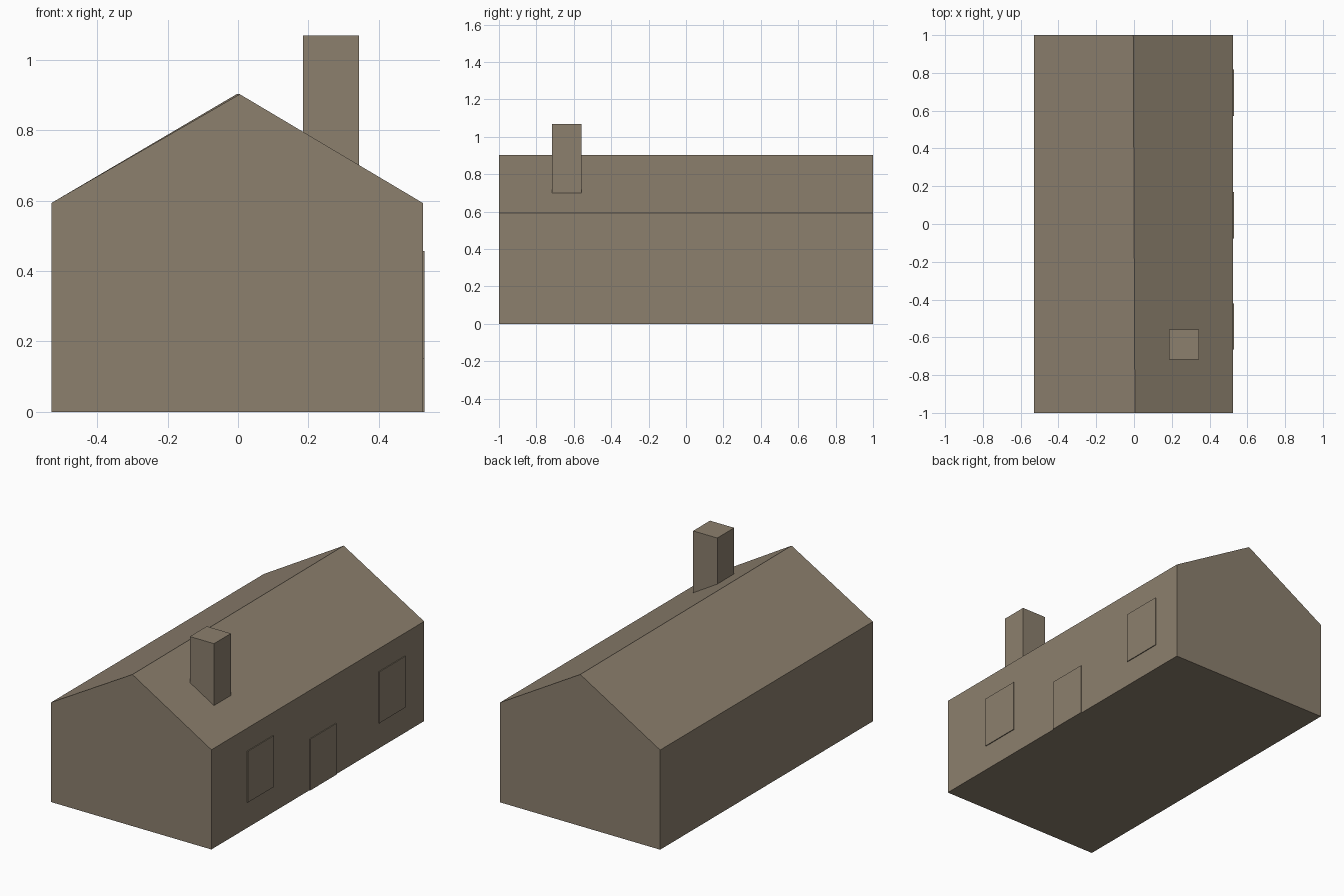
import bpy

if "Cube" in bpy.data.objects:
    bpy.data.objects.remove(bpy.data.objects["Cube"])

# One flat stone-brown colour for the whole house
stone = bpy.data.materials.new("stone_brown")
stone.diffuse_color = (0.262, 0.214, 0.155, 1)
stone.use_nodes = True
stone.node_tree.nodes["Principled BSDF"].inputs["Base Color"].default_value = stone.diffuse_color


def prism(name, front, back):
    """Solid between two matching outlines, counter-clockwise seen from the front."""
    n = len(front)
    faces = [list(range(n)), list(range(2 * n - 1, n - 1, -1))]
    faces += [[i, i + n, (i + 1) % n + n, (i + 1) % n] for i in range(n)]
    mesh = bpy.data.meshes.new(name)
    mesh.from_pydata(front + back, [], faces)
    mesh.materials.append(stone)
    mesh.update()
    obj = bpy.data.objects.new(name, mesh)
    bpy.context.collection.objects.link(obj)
    return obj


def extrude(name, outline, y0, y1):
    return prism(name, [(x, y0, z) for x, z in outline],
                 [(x, y1, z) for x, z in outline])


LEFT, RIGHT, EAVE, RIDGE = -0.53, 0.525, 0.593, 0.902


def gable(y, ridge_x):
    return [(LEFT, y, 0), (RIGHT, y, 0), (RIGHT, y, EAVE),
            (ridge_x, y, RIDGE), (LEFT, y, EAVE)]


# House body with pitched roof, the ridge very slightly skewed
prism("house_body", gable(-1, 0.005), gable(1, -0.004))

# Chimney standing on the right roof slope
extrude("chimney", [(0.185, 0.792), (0.344, 0.697), (0.344, 1.068), (0.185, 1.068)],
        -0.717, -0.558)

# Thin window and door plates on the right wall
for name, y0, y1, z0, z1 in (("front_window", -0.665, -0.42, 0.152, 0.457),
                             ("door", -0.077, 0.169, 0.0, 0.305),
                             ("back_window", 0.571, 0.818, 0.152, 0.457)):
    extrude(name, [(RIGHT, z0), (0.53, z0), (0.53, z1), (RIGHT, z1)], y0, y1)
